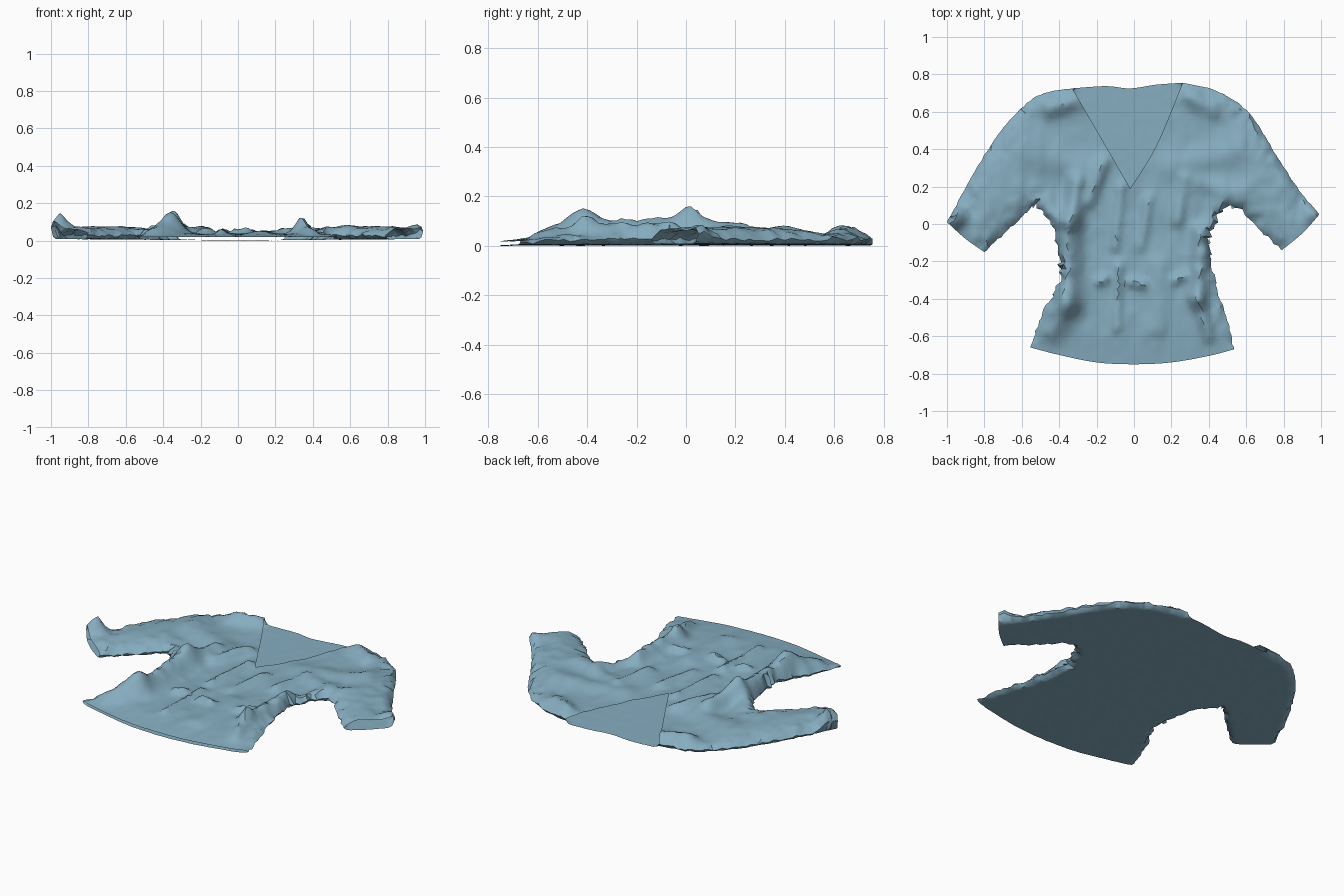
import bpy, math, random
from mathutils import Vector, noise
from mathutils.geometry import delaunay_2d_cdt, interpolate_bezier, intersect_point_line

if "Cube" in bpy.data.objects:
    bpy.data.objects.remove(bpy.data.objects["Cube"])

random.seed(4)
STEP = 0.022

# Garment outline, clockwise from the neck: (is a sewn seam, amount of crumple, points)
CHAINS = [
    (False, 0, [(-.33, .725), (-.15, .737), (-.02, .725), (.12, .745), (.26, .755)]),
    (True, .006, [(.26, .755), (.42, .72), (.55, .65), (.65, .55), (.76, .37), (.87, .20), (.99, .05)]),
    (False, 0, [(.99, .05), (.90, -.05), (.79, -.14)]),
    (True, .014, [(.79, -.14), (.66, -.02), (.52, .10), (.43, .0), (.40, -.10), (.42, -.22),
                  (.45, -.37), (.50, -.52), (.535, -.67)]),
    (False, 0, [(.535, -.67), (.40, -.705), (.2, -.74), (0, -.75), (-.2, -.74), (-.4, -.70), (-.555, -.66)]),
    (True, .014, [(-.555, -.66), (-.49, -.48), (-.41, -.34), (-.40, -.22), (-.42, -.10), (-.45, .0),
                  (-.53, .10), (-.66, -.02), (-.80, -.15)]),
    (False, 0, [(-.80, -.15), (-.90, -.08), (-1.0, .01)]),
    (True, .006, [(-1.0, .01), (-.89, .21), (-.78, .40), (-.66, .56), (-.54, .67), (-.44, .71), (-.33, .725)]),
]
NECK_V = [(-.33, .725), (-.17, .45), (-.02, .19), (.12, .42), (.26, .755)]

# Folds: x0, y0, x1, y1, width, height
FOLDS = [
    (-.36, .0, -.36, -.42, .075, .075), (-.30, .22, -.34, .02, .05, .055),
    (-.36, -.42, -.44, -.58, .06, .045), (-.16, .33, -.24, .12, .035, .035),
    (.36, -.05, .34, -.40, .05, .055), (.34, -.40, .40, -.60, .035, .04),
    (.27, .24, .23, .02, .035, .03), (.55, .16, .36, .22, .05, .025),
    (-.08, -.22, -.09, -.56, .022, .025), (.13, -.22, .12, -.55, .05, .018),
    (-.07, .20, -.10, -.12, .025, .025), (.08, .14, .04, -.12, .025, .02),
    (-.48, .10, -.44, -.25, .06, .03), (.47, .10, .43, -.15, .05, .03),
    (-.45, .62, -.32, .66, .05, .045), (.30, .68, .42, .62, .05, .035),
    (-.50, .35, -.25, .30, .07, .02), (.55, .38, .20, .30, .07, .02),
    (-.80, .20, -.58, .42, .10, .020), (.80, .20, .58, .42, .10, .020),
    (-.86, -.02, -.62, .18, .09, .024), (.86, -.02, .62, .18, .09, .024),
    (-.19, -.31, -.15, -.29, .025, .03), (-.02, -.31, .05, -.33, .025, .03),
    (.22, -.30, .27, -.28, .025, .03),
]
CUFF_LIFT = [(-.97, .03, -.96, .04, .055, .105), (.97, .06, .96, .06, .05, .045)]


def spline(pts, step):
    """Smooth evenly spaced curve through the points."""
    p = [Vector(q) for q in pts]
    out = []
    for i in range(len(p) - 1):
        a, b = p[i], p[i + 1]
        ta = (b - p[max(i - 1, 0)]) / 6
        tb = (p[min(i + 2, len(p) - 1)] - a) / 6
        n = max(2, round((b - a).length / step))
        out += [Vector(q[:2]) for q in interpolate_bezier(a, a + ta, b - tb, b, n + 1)[:-1]]
    return out + [p[-1]]


def seg_dist(p, a, b):
    ab = b - a
    t = max(0, min(1, (p - a).dot(ab) / ab.length_squared))
    return (p - a - ab * t).length


def inside(p, poly):
    hit = False
    for i in range(len(poly)):
        a, b = poly[i - 1], poly[i]
        if (a.y > p.y) != (b.y > p.y) and p.x < (b.x - a.x) * (p.y - a.y) / (b.y - a.y) + a.x:
            hit = not hit
    return hit


def ridges(p, table):
    return sum(h * math.exp(-(seg_dist(p, Vector((x0, y0)), Vector((x1, y1))) / w) ** 2)
               for x0, y0, x1, y1, w, h in table)


def rounded(d, r):
    t = min(d / r, 1)
    return math.sqrt(max(0, 1 - (1 - t) ** 2))


# Outline and neckline curves
outline, seams, hem = [], [], []
for k, (sewn, crumple, pts) in enumerate(CHAINS):
    c = spline(pts, STEP)
    for i in range(1, len(c) - 1):
        waist = 1 if -.4 < c[i].y < .15 and abs(c[i].x) < .6 else .4
        c[i] = c[i] + Vector((random.uniform(-1, 1), random.uniform(-1, 1))) * crumple * waist
    pairs = list(zip(c, c[1:]))
    if sewn:
        seams += pairs
    if k == 4:
        hem = pairs
    outline += c[:-1]
vline = spline(NECK_V[:3], STEP)[:-1] + spline(NECK_V[2:], STEP)
n_out = len(outline)
first_open_end = len(spline(CHAINS[0][2], STEP)) - 1
v_poly = vline + outline[1:first_open_end][::-1]

# Flat triangulated pattern
points = outline + vline[1:-1]
edges = [(i, (i + 1) % n_out) for i in range(n_out)]
v_ids = [0] + list(range(n_out, len(points))) + [first_open_end]
edges += list(zip(v_ids, v_ids[1:]))
rails = list(zip(outline, outline[1:] + outline[:1])) + list(zip(vline, vline[1:]))
for j in range(-36, 37):
    for i in range(-47, 48):
        q = Vector(((i + .5 * (j % 2)) * STEP, j * STEP))
        q += Vector((random.uniform(-.2, .2), random.uniform(-.2, .2))) * STEP
        if inside(q, outline) and min(seg_dist(q, a, b) for a, b in rails) > STEP * .45:
            points.append(q)
flat, _, tris, *_ = delaunay_2d_cdt(points, edges, [], 0, 1e-6)

# Lift the pattern into a back panel and a front panel joined along the seams
verts, faces, front_id = [], [], []
front_verts = []
for p in flat:
    p = Vector(p)
    d = min(seg_dist(p, a, b) for a, b in seams)
    dh = min(seg_dist(p, a, b) for a, b in hem)
    lift = ridges(p, CUFF_LIFT)
    crinkle = noise.noise(Vector((p.x * 14, p.y * 6, 2)))
    fine = noise.noise(Vector((p.x * 30, p.y * 22, 7)))
    side = math.exp(-(d / .08) ** 2)
    seam_z = .032 + .6 * lift + .016 * fine - .012 * math.exp(-(dh / .1) ** 2)
    sleeve = min(1, max(0, (abs(p.x) - .4) / .2))
    top = .04 + .012 * sleeve + ridges(p, FOLDS) + lift + .009 * crinkle + (.003 + .014 * side) * fine
    top = .018 + (top - .018) * (.25 + .75 * min(1, dh / .16))
    floor_z = .004 + .008 * abs(p.x) + .002 * (1 + fine)
    back_z = floor_z + (seam_z - floor_z) * (1 - rounded(d, .035))
    front_z = max(seam_z + (top - seam_z) * rounded(d, .06), back_z + .006)
    if d < 1e-5:
        front_id.append(len(verts))
        verts.append((p.x, p.y, seam_z))
    else:
        verts.append((p.x, p.y, back_z))
        front_id.append(None)
    front_verts.append((p.x, p.y, front_z))
for i, f in enumerate(front_id):
    if f is None:
        front_id[i] = len(verts)
        verts.append(front_verts[i])
for t in tris:
    mid = (flat[t[0]] + flat[t[1]] + flat[t[2]]) / 3
    if inside(mid, outline):
        faces.append(tuple(reversed(t)))
        if not inside(mid, v_poly):
            faces.append(tuple(front_id[i] for i in t))

mesh = bpy.data.meshes.new("blouse")
low = min(v[2] for v in verts)
mesh.from_pydata([(x, y, z - low) for x, y, z in verts], [], faces)
mesh.validate()
blouse = bpy.data.objects.new("blouse", mesh)
bpy.context.collection.objects.link(blouse)
cloth = bpy.data.materials.new("blue_cloth")
cloth.diffuse_color = (.24, .42, .53, 1)
cloth.use_nodes = True
cloth.node_tree.nodes["Principled BSDF"].inputs["Base Color"].default_value = cloth.diffuse_color
mesh.materials.append(cloth)
bpy.context.view_layer.objects.active = blouse
blouse.select_set(True)
bpy.ops.object.shade_smooth_by_angle(angle=math.radians(40))
